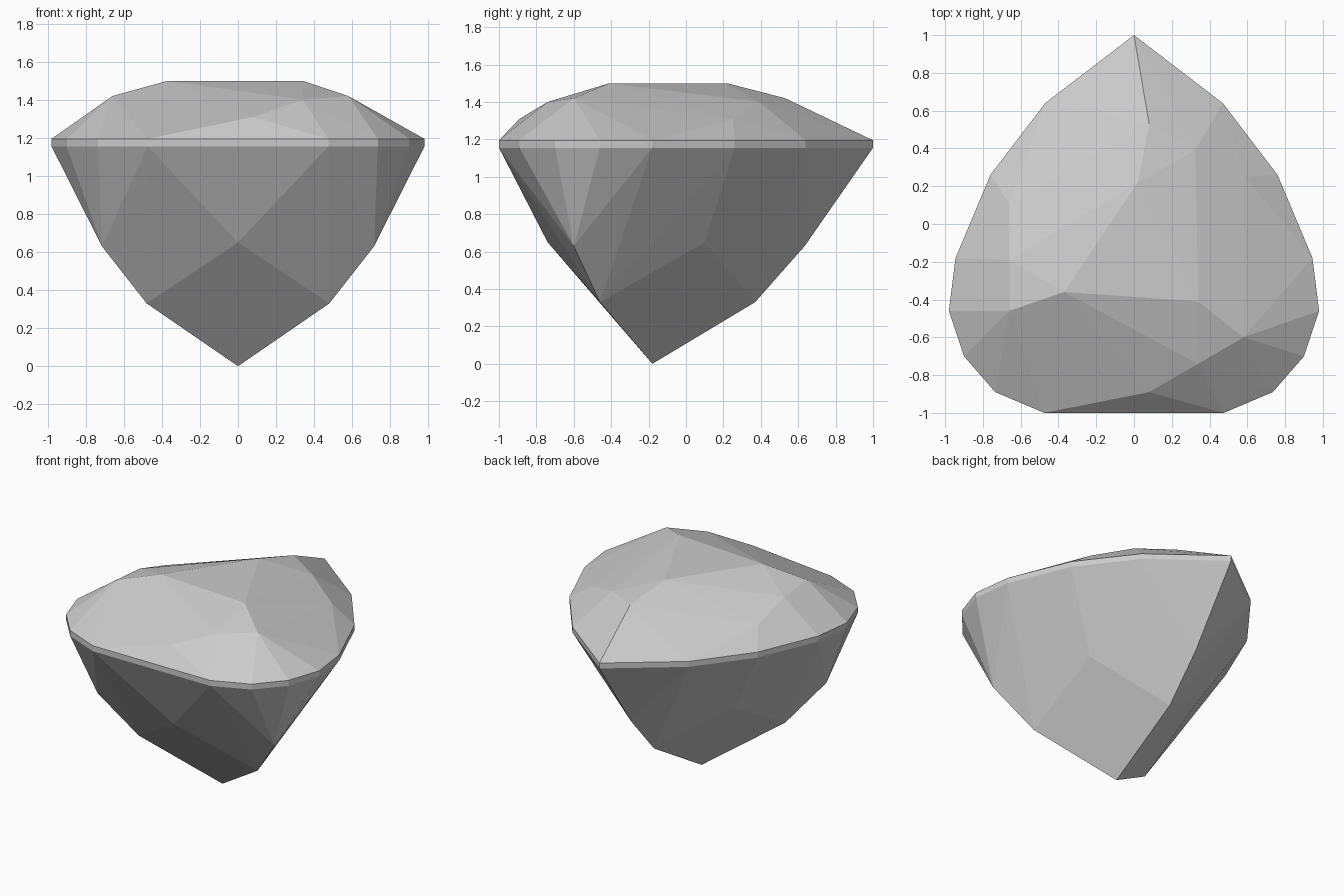
import bpy, bmesh

cube = bpy.data.objects.get("Cube")
if cube:
    bpy.data.objects.remove(cube, do_unlink=True)


def flat_material(name, colour):
    mat = bpy.data.materials.new(name)
    mat.use_nodes = True
    mat.diffuse_color = colour
    mat.node_tree.nodes["Principled BSDF"].inputs["Base Color"].default_value = colour
    return mat


def mirrored(points):
    """Points of the left half plus their reflections across x = 0."""
    return points + [(-x, y, z) for x, y, z in points if x]


# Girdle: a pear outline with a thin vertical band
outline = [(0, 1), (0.47, 0.64), (0.76, 0.26), (0.945, -0.18),
           (0.98, -0.46), (0.9, -0.7), (0.735, -0.89), (0.475, -1)]
girdle = mirrored([(x, y, z) for x, y in outline for z in (1.155, 1.195)])

# Pavilion: culet, main facet corners and the ridge below the tip
pavilion = mirrored([(0, -0.18, 0), (0.48, -0.46, 0.33), (0, 0.37, 0.33),
                     (0, -0.74, 0.65), (0.465, 0.1, 0.65),
                     (0.715, -0.6, 0.63), (0, 0.635, 0.63)])

# Crown: triangular table and three swirled rows of facet corners
table = [(0.34, -0.41, 1.5), (0.02, 0.22, 1.5), (-0.37, -0.36, 1.5)]
rows = [[(0.58, -0.6), (0.585, 0.25), (0.325, 0.39)],
        [(0.08, 0.53), (-0.66, 0.11), (-0.66, -0.19)],
        [(-0.66, -0.46), (0.08, -0.89), (0.34, -0.74)]]
crown = table + [(x, y, z) for row in rows
                 for (x, y), z in zip(row, (1.42, 1.31, 1.4))]

# The cut stone is the convex solid through all the facet corners
bm = bmesh.new()
for point in girdle + pavilion + crown:
    bm.verts.new(point)
bmesh.ops.convex_hull(bm, input=bm.verts[:])
bmesh.ops.dissolve_limit(bm, angle_limit=0.01, verts=bm.verts[:], edges=bm.edges[:])
bmesh.ops.recalc_face_normals(bm, faces=bm.faces[:])
mesh = bpy.data.meshes.new("cut_gem")
bm.to_mesh(mesh)
bm.free()
mesh.materials.append(flat_material("pale grey stone", (0.6, 0.6, 0.6, 1)))
gem = bpy.data.objects.new("cut_gem", mesh)
bpy.context.collection.objects.link(gem)
